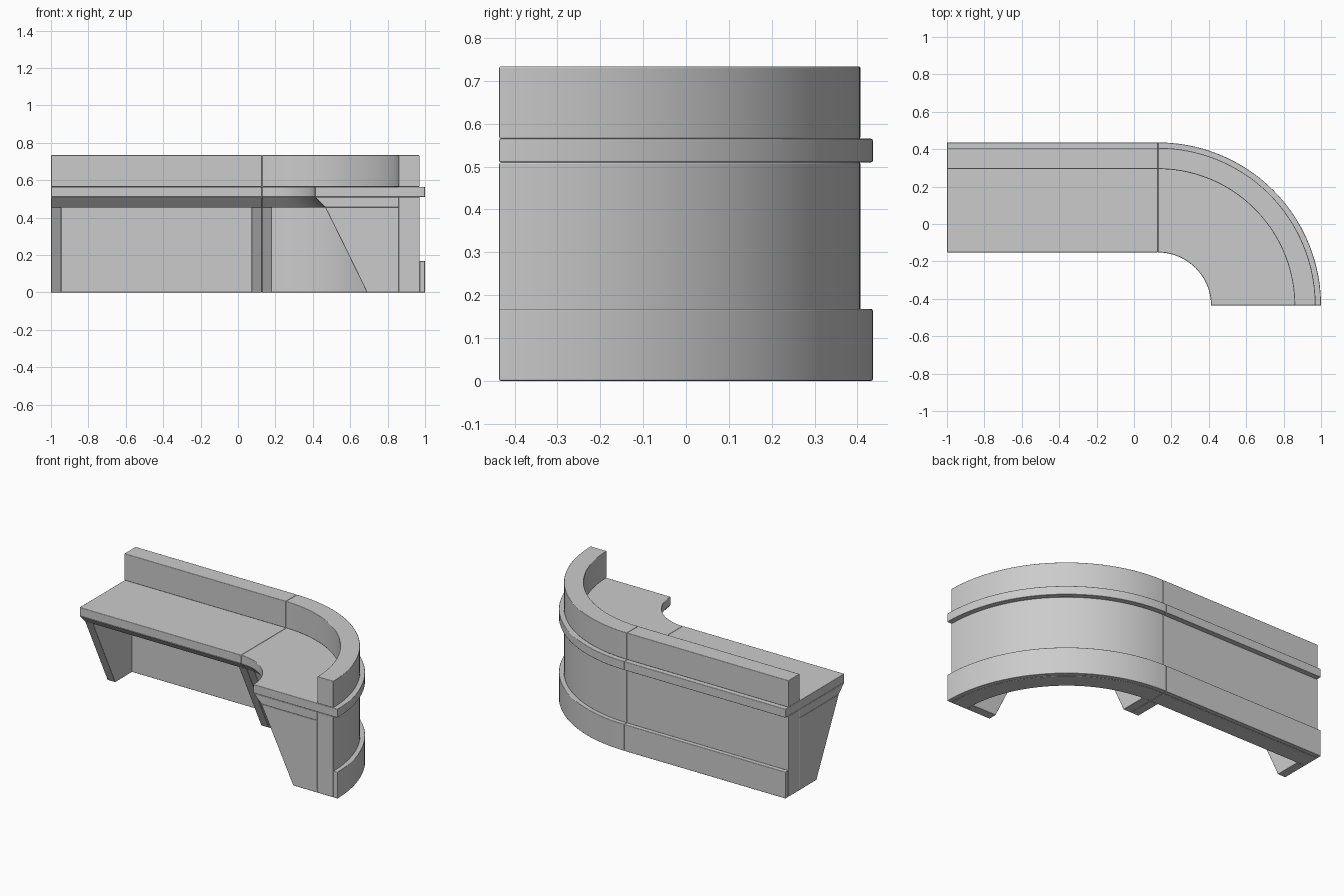
import bpy, bmesh, math
from mathutils import Vector

if "Cube" in bpy.data.objects:
    bpy.data.objects.remove(bpy.data.objects["Cube"])

# Plan: straight run along x, then a quarter turn about CENTRE
X0, YC = 0.128, -0.436
CENTRE = Vector((X0, YC, 0))
X_DIR, Y_DIR = Vector((1, 0, 0)), Vector((0, 1, 0))
BOARD = 0.055
TURN_STEPS = 40


def sweep(name, profile, path, bevel=0.004):
    """Sweep an (outward distance, z) profile through (origin, outward direction) frames."""
    bm = bmesh.new()
    rings = [[bm.verts.new(o + d * r + Vector((0, 0, z))) for r, z in profile]
             for o, d in path]
    n = len(profile)
    for a, b in zip(rings, rings[1:]):
        for i in range(n):
            j = (i + 1) % n
            bm.faces.new((a[i], a[j], b[j], b[i]))
    bm.faces.new(rings[0])
    bm.faces.new(rings[-1][::-1])
    bmesh.ops.recalc_face_normals(bm, faces=bm.faces)
    for f in bm.faces:
        f.smooth = True
    mesh = bpy.data.meshes.new(name)
    bm.to_mesh(mesh)
    bm.free()
    obj = bpy.data.objects.new(name, mesh)
    bpy.context.collection.objects.link(obj)
    mod = obj.modifiers.new("soft_edges", 'BEVEL')
    mod.width = bevel
    mod.segments = 2
    mod.limit_method = 'ANGLE'
    mod.angle_limit = math.radians(30)
    mod.harden_normals = True
    return obj


def straight_path(xa, xb):
    return [(Vector((x, YC, 0)), Y_DIR) for x in (xa, xb)]


def box(r0, r1, z0, z1):
    return [(r0, z0), (r1, z0), (r1, z1), (r0, z1)]


turn_path = []
for i in range(TURN_STEPS + 1):
    a = math.pi / 2 * (1 - i / TURN_STEPS)
    turn_path.append((CENTRE, Vector((math.cos(a), math.sin(a), 0))))

# Cross-sections shared by the straight and curved counters
sections = {
    "plinth": box(0.842, 0.872, 0, 0.168),
    "wall": box(0.73, 0.843, 0, 0.51),
    "worktop": box(0.284, 0.872, 0.51, 0.565),
    "worktop_apron": [(0.284, 0.51), (0.338, 0.455), (0.731, 0.455), (0.731, 0.51)],
    "upper_ledge": box(0.73, 0.843, 0.565, 0.734),
}
for part, profile in sections.items():
    sweep("straight_" + part, profile, straight_path(-1, X0))
    sweep("curved_" + part, profile, turn_path)

# Tapered support panels at both ends of each counter
support = [(0.338, 0.456), (0.562, 0), (0.731, 0), (0.731, 0.456)]
sweep("left_support", support, straight_path(-1, -1 + BOARD))
sweep("middle_support_left", support, straight_path(X0 - BOARD, X0))
sweep("middle_support_right", support, straight_path(X0, X0 + BOARD))
sweep("right_support", support,
      [(CENTRE, X_DIR), (CENTRE + Y_DIR * BOARD, X_DIR)])
